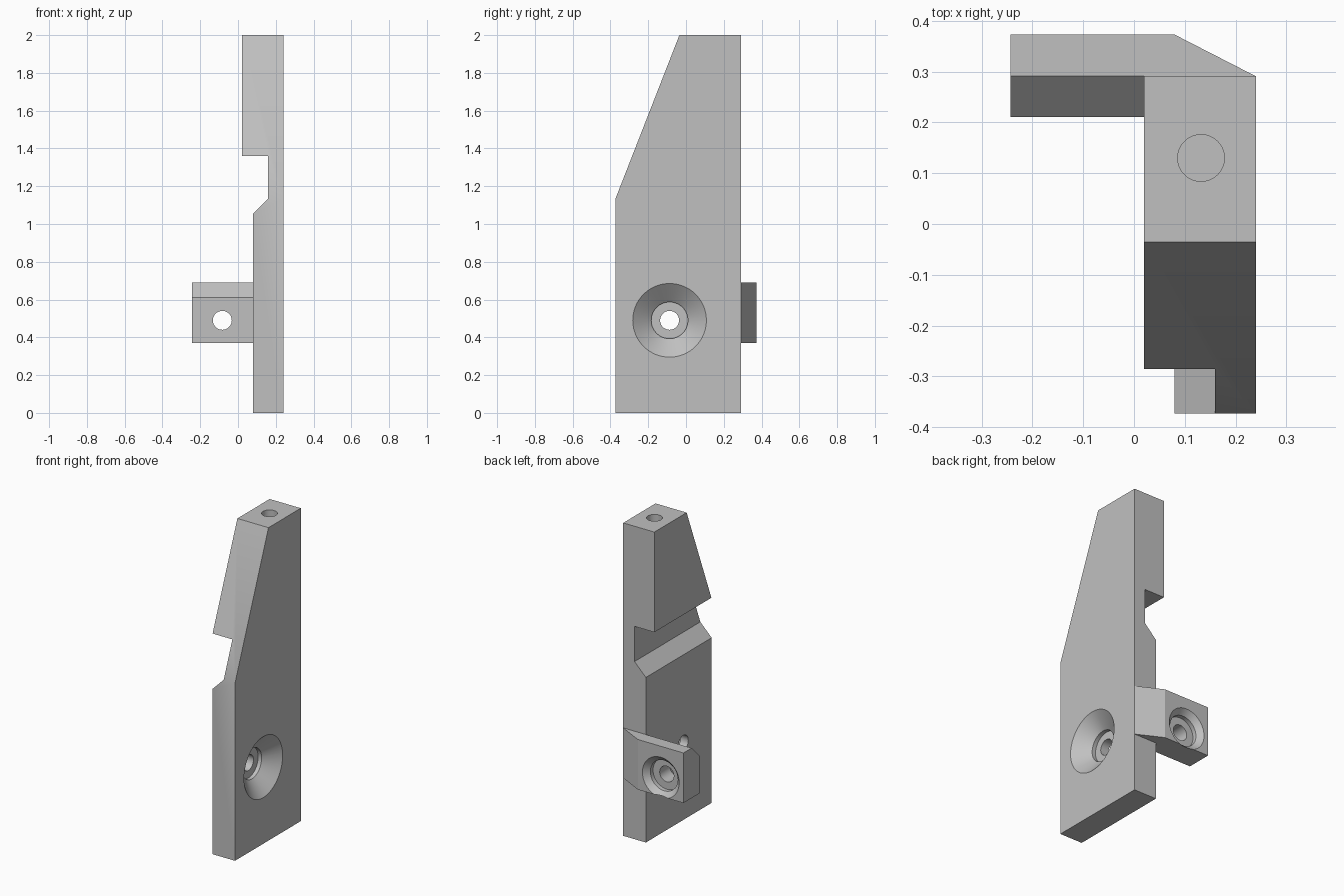
import bpy, bmesh
from math import cos, sin, tau

if "Cube" in bpy.data.objects:
    bpy.data.objects.remove(bpy.data.objects["Cube"], do_unlink=True)

grey = bpy.data.materials.new("plain grey")
grey.use_nodes = True
grey.diffuse_color = (0.53, 0.53, 0.53, 1)
grey.node_tree.nodes["Principled BSDF"].inputs["Base Color"].default_value = grey.diffuse_color


def place(axis, a, b, depth):
    """Put profile coordinates (a, b) on the plane across the given axis."""
    return {"x": (depth, a, b), "y": (a, depth, b), "z": (a, b, depth)}[axis]


def loft(name, axis, rings):
    """Solid through a list of (depth, outline) rings along an axis."""
    bm = bmesh.new()
    loops = [[bm.verts.new(place(axis, a, b, d)) for a, b in pts] for d, pts in rings]
    bm.faces.new(loops[0])
    bm.faces.new(loops[-1])
    n = len(loops[0])
    for lo, hi in zip(loops, loops[1:]):
        for i in range(n):
            j = (i + 1) % n
            bm.faces.new((lo[i], lo[j], hi[j], hi[i]))
    bmesh.ops.recalc_face_normals(bm, faces=bm.faces)
    mesh = bpy.data.meshes.new(name)
    bm.to_mesh(mesh)
    bm.free()
    mesh.materials.append(grey)
    obj = bpy.data.objects.new(name, mesh)
    bpy.context.collection.objects.link(obj)
    return obj


def prism(name, axis, start, end, outline):
    return loft(name, axis, [(start, outline), (end, outline)])


def turned(name, axis, centre, steps, sides=64):
    """Round cutter from (depth, radius) steps."""
    u, v = centre
    return loft(name, axis, [
        (d, [(u + r * cos(tau * i / sides), v + r * sin(tau * i / sides))
             for i in range(sides)]) for d, r in steps])


def combine(obj, other, operation):
    """Apply a boolean and remove the helper solid."""
    mod = obj.modifiers.new(operation.lower(), "BOOLEAN")
    mod.operation, mod.solver, mod.object = operation, "EXACT", other
    bpy.context.view_layer.objects.active = obj
    bpy.ops.object.modifier_apply(modifier=mod.name)
    bpy.data.objects.remove(other, do_unlink=True)


# Upright plate: stepped front outline, trimmed to the tapered side outline
bracket = prism("bracket", "y", -0.5, 0.5, [
    (0.08, 0), (0.24, 0), (0.24, 2), (0.02, 2), (0.02, 1.36),
    (0.16, 1.36), (0.16, 1.135), (0.08, 1.055)])
combine(bracket, prism("side_outline", "x", -0.5, 0.5, [
    (-0.373, -0.1), (0.291, -0.1), (0.291, 2.1), (0.004, 2.1),
    (-0.373, 1.135)]), "INTERSECT")

# Rear tab: chamfered section, trimmed to a plan with a slanted corner
tab = prism("tab", "x", -0.243, 0.5, [
    (0.211, 0.37), (0.373, 0.37), (0.373, 0.69), (0.291, 0.69), (0.211, 0.61)])
combine(tab, prism("tab_plan", "z", 0.2, 0.9, [
    (-0.4, 0.1), (-0.4, 0.373), (0.08, 0.373), (0.24, 0.291), (0.2, 0.1)]), "INTERSECT")
combine(bracket, tab, "UNION")

# Countersunk hole through the plate
combine(bracket, turned("plate_hole", "x", (-0.087, 0.49), [
    (0.3, 0.195), (0.24, 0.195), (0.16, 0.097), (0.135, 0.097),
    (0.135, 0.05), (-0.1, 0.05)]), "DIFFERENCE")

# Countersunk hole through the tab
combine(bracket, turned("tab_hole", "y", (-0.083, 0.49), [
    (0.42, 0.13), (0.373, 0.13), (0.34, 0.097), (0.313, 0.097),
    (0.313, 0.05), (0.1, 0.05)]), "DIFFERENCE")

# Blind hole in the top
combine(bracket, turned("top_hole", "z", (0.132, 0.13), [
    (2.1, 0.046), (1.65, 0.046)]), "DIFFERENCE")

bpy.ops.object.select_all(action="DESELECT")
bracket.select_set(True)
bpy.context.view_layer.objects.active = bracket
bpy.ops.object.shade_smooth_by_angle(angle=0.4)
